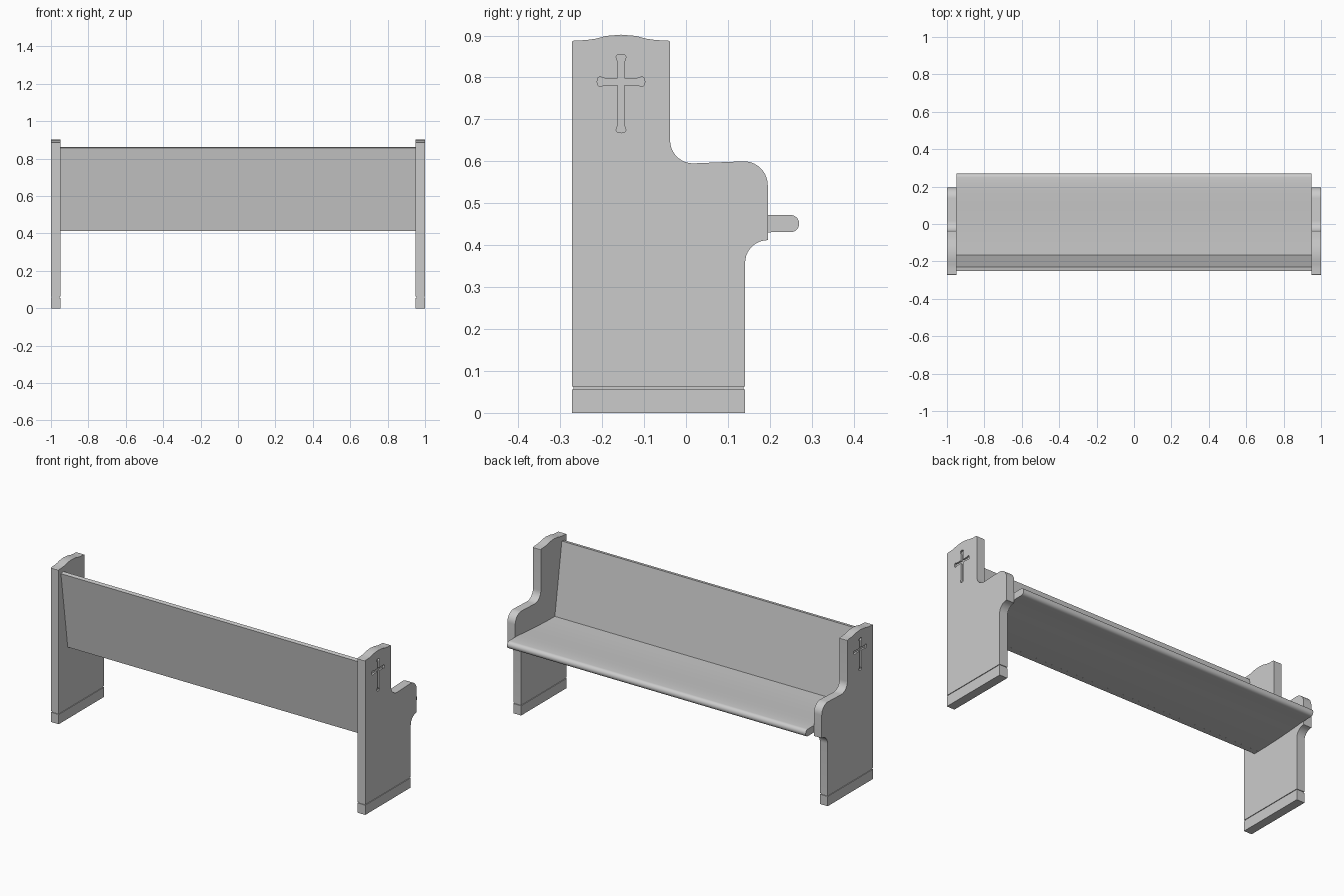
import bpy
import bmesh
from math import sin, cos, radians

if "Cube" in bpy.data.objects:
    bpy.data.objects.remove(bpy.data.objects["Cube"], do_unlink=True)

grey = bpy.data.materials.new("plain_grey")
grey.use_nodes = True
grey.diffuse_color = (0.6, 0.6, 0.6, 1)
grey.node_tree.nodes["Principled BSDF"].inputs["Base Color"].default_value = (0.6, 0.6, 0.6, 1)


def arc(cy, cz, r, start, end, steps=10):
    """Points on an arc in the side (y, z) plane."""
    angles = [radians(start + (end - start) * i / steps) for i in range(steps + 1)]
    return [(cy + r * cos(a), cz + r * sin(a)) for a in angles]


def extrude(name, profile, x0, x1):
    """Extrude a side profile of (y, z) points from x0 to x1."""
    bm = bmesh.new()
    face = bm.faces.new([bm.verts.new((x0, y, z)) for y, z in profile])
    out = bmesh.ops.extrude_face_region(bm, geom=[face])
    moved = [v for v in out["geom"] if isinstance(v, bmesh.types.BMVert)]
    bmesh.ops.translate(bm, verts=moved, vec=(x1 - x0, 0, 0))
    bmesh.ops.recalc_face_normals(bm, faces=bm.faces)
    mesh = bpy.data.meshes.new(name)
    bm.to_mesh(mesh)
    bm.free()
    mesh.materials.append(grey)
    obj = bpy.data.objects.new(name, mesh)
    bpy.context.collection.objects.link(obj)
    return obj


def smooth(obj):
    bpy.ops.object.select_all(action="DESELECT")
    obj.select_set(True)
    bpy.context.view_layer.objects.active = obj
    bpy.ops.object.shade_smooth_by_angle(angle=radians(30))


def rect(y0, y1, z0, z1):
    return [(y0, z0), (y1, z0), (y1, z1), (y0, z1)]


# Dimensions shared by the parts
REAR, FOOT = -0.272, 0.141
INNER, OUTER = 0.95, 1.0
BASE_TOP, PANEL_BOTTOM = 0.056, 0.063

# Bench end: ogee top, swept arm and undercut
crown_half = [(0.117, 0.885), (0.113, 0.888), (0.085, 0.889), (0.062, 0.892), (0.035, 0.899)]
crown = [(-0.155 + y, z) for y, z in crown_half]
crown += [(-0.155, 0.902)] + [(-0.155 - y, z) for y, z in reversed(crown_half)]
end_profile = (
    [(REAR, PANEL_BOTTOM), (FOOT, PANEL_BOTTOM)]
    + arc(0.195, 0.358, 0.054, 180, 90)
    + arc(0.138, 0.543, 0.057, 0, 90)
    + arc(0.017, 0.65, 0.055, 270, 180)
    + crown
)

# Cross outline: four flared arms around a centre
cross_profile = []
w = 0.008
for (dy, dz), length in zip([(1, 0), (0, 1), (-1, 0), (0, -1)], [0.057, 0.065, 0.057, 0.122]):
    side = [(w, -w), (length - 0.018, -w), (length - 0.006, -0.012), (length - 0.002, -0.009)]
    arm = side + [(length, 0)] + [(a, -b) for a, b in reversed(side[1:])]
    cross_profile += [(-0.155 + a * dy - b * dz, 0.79 + a * dz + b * dy) for a, b in arm]

for label, s in (("left", 1), ("right", -1)):
    panel = extrude(label + "_end_panel", end_profile, s * INNER, s * OUTER)
    # Recessed cross on the outer face
    cutter = extrude(label + "_cross_cutter", cross_profile, s * (OUTER - 0.01), s * (OUTER + 0.02))
    cutter.hide_render = True
    cutter.hide_viewport = True
    cut = panel.modifiers.new("cross_recess", "BOOLEAN")
    cut.operation = "DIFFERENCE"
    cut.solver = "EXACT"
    cut.object = cutter
    smooth(panel)
    # Plinth and the shadow groove above it
    extrude(label + "_plinth", rect(REAR, FOOT, 0, BASE_TOP), s * INNER, s * OUTER)
    extrude(label + "_groove", rect(REAR + 0.004, FOOT - 0.004, BASE_TOP - 0.01, PANEL_BOTTOM + 0.01),
            s * (INNER + 0.004), s * (OUTER - 0.004))

# Seat: gently dished board with a rounded front edge
seat_top = [(-0.172, 0.453), (-0.1, 0.454), (0, 0.458), (0.1, 0.465), (0.17, 0.471), (0.21, 0.472)]
seat_bottom = [(y, z - 0.041) for y, z in seat_top]
seat = extrude("seat", seat_top + arc(0.2495, 0.4515, 0.0205, 90, -90, 12) + seat_bottom[::-1], -INNER, INNER)
smooth(seat)

# Leaning backrest
extrude("backrest", [(-0.19, 0.412), (-0.159, 0.412), (-0.229, 0.862), (-0.252, 0.858)], -INNER, INNER)
